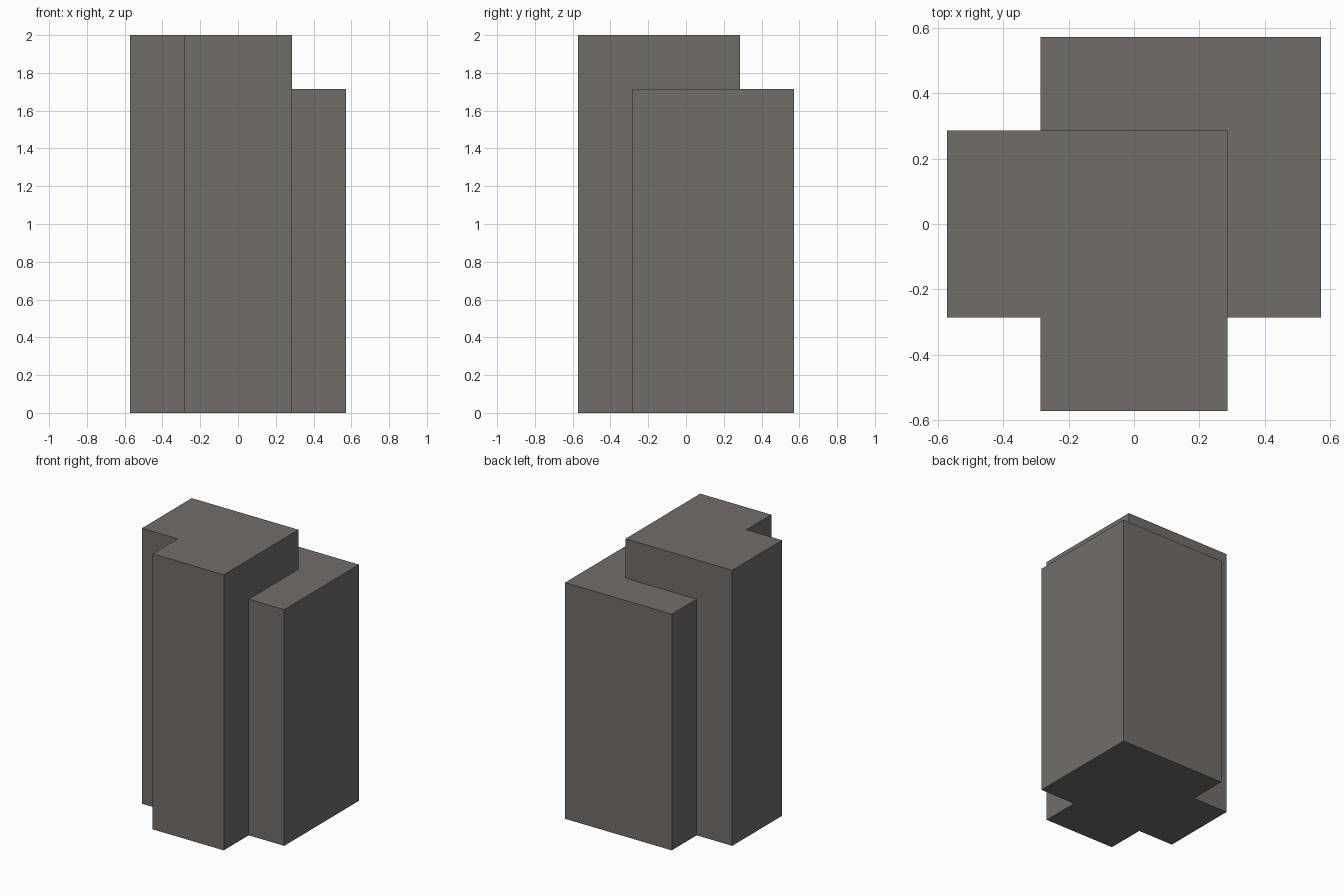
import bpy
import bmesh
from mathutils import Vector

cube = bpy.data.objects.get("Cube")
if cube:
    bpy.data.objects.remove(cube, do_unlink=True)

U = 2 / 7            # plan module
LOW, TOP = 6 * U, 7 * U

# One warm grey for the whole block
grey = bpy.data.materials.new("warm grey")
grey.use_nodes = True
colour = (0.165, 0.153, 0.141, 1)
grey.diffuse_color = colour
grey.node_tree.nodes["Principled BSDF"].inputs["Base Color"].default_value = colour

# Footprints in plan modules, sharing the step line between them
tower_plan = [(-1, -2), (1, -2), (1, -1), (1, 1), (-1, 1), (-2, 1), (-2, -1), (-1, -1)]
wing_plan = [(1, -1), (2, -1), (2, 2), (-1, 2), (-1, 1), (1, 1)]

bm = bmesh.new()
corners = {}


def footprint(plan):
    for p in plan:
        if p not in corners:
            corners[p] = bm.verts.new((p[0] * U, p[1] * U, 0))
    return bm.faces.new([corners[p] for p in plan])


def raise_faces(faces, height):
    result = bmesh.ops.extrude_face_region(bm, geom=faces)["geom"]
    verts = [g for g in result if isinstance(g, bmesh.types.BMVert)]
    bmesh.ops.translate(bm, verts=verts, vec=Vector((0, 0, height)))
    return [g for g in result if isinstance(g, bmesh.types.BMFace)]


# Raise both footprints to the lower roof, then the tower on to the top
tops = raise_faces([footprint(tower_plan), footprint(wing_plan)], LOW)
tower_top = min(tops, key=lambda f: f.calc_center_median().y)
raise_faces([tower_top], TOP - LOW)

# Merge coplanar faces into clean walls
bmesh.ops.recalc_face_normals(bm, faces=bm.faces[:])
bmesh.ops.dissolve_limit(bm, angle_limit=0.01, verts=bm.verts[:], edges=bm.edges[:])
bmesh.ops.recalc_face_normals(bm, faces=bm.faces[:])

mesh = bpy.data.meshes.new("stepped_tower")
bm.to_mesh(mesh)
bm.free()
mesh.materials.append(grey)
tower = bpy.data.objects.new("stepped_tower", mesh)
bpy.context.collection.objects.link(tower)
